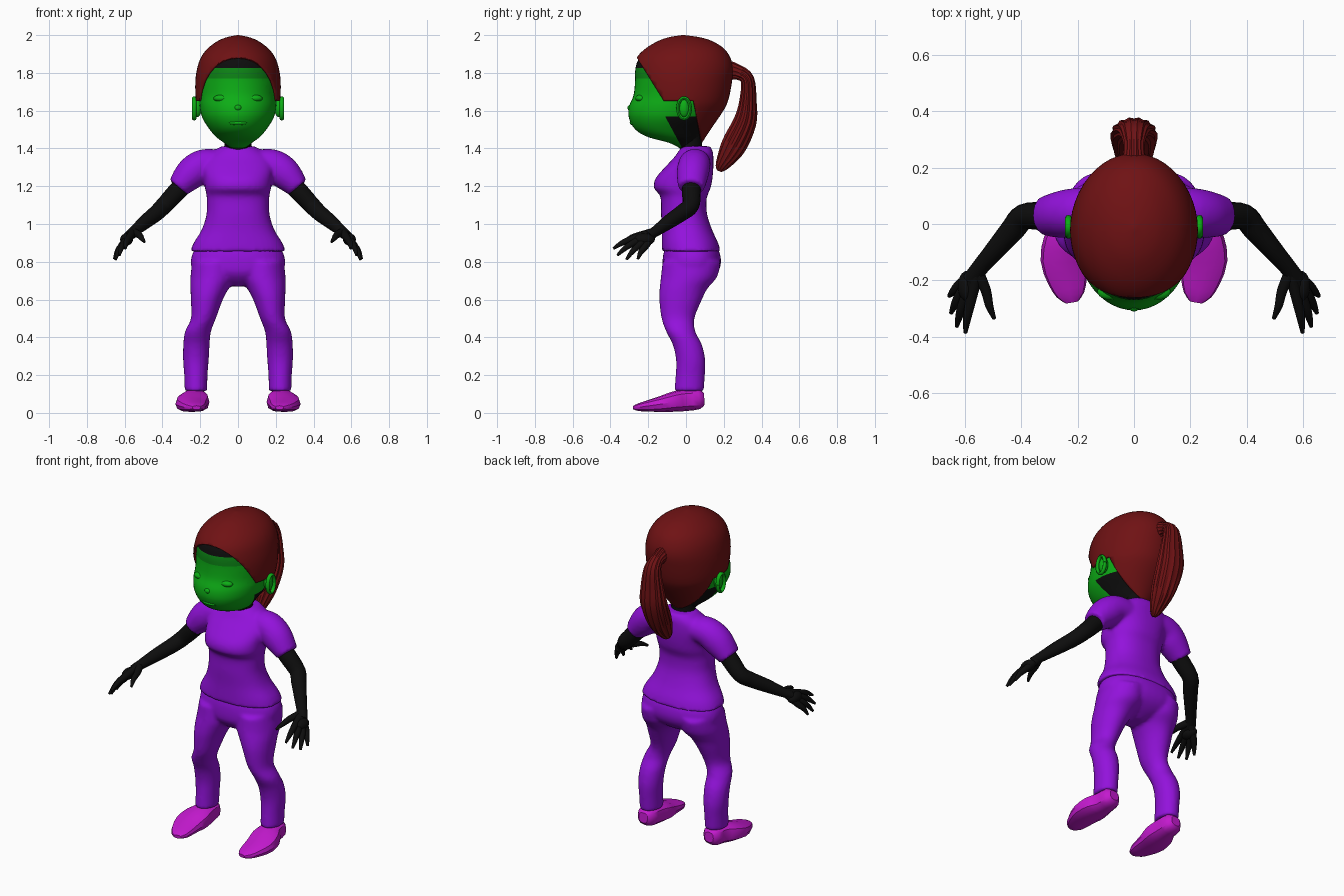
import bpy, bmesh, math
from mathutils import Vector

if "Cube" in bpy.data.objects:
    bpy.data.objects.remove(bpy.data.objects["Cube"])

X, Y, Z = Vector((1, 0, 0)), Vector((0, 1, 0)), Vector((0, 0, 1))


def material(name, rgb):
    m = bpy.data.materials.new(name)
    m.diffuse_color = (*rgb, 1)
    m.use_nodes = True
    m.node_tree.nodes["Principled BSDF"].inputs["Base Color"].default_value = m.diffuse_color
    return m


PURPLE = material("purple cloth", (0.29, 0.006, 0.71))
MAGENTA = material("magenta shoe", (0.55, 0.01, 0.62))
GREEN = material("green face", (0.004, 0.42, 0.008))
DARK_GREEN = material("dark green brow", (0.004, 0.24, 0.008))
RED = material("dark red hair", (0.16, 0.006, 0.007))
BLACK = material("black skin", (0.004, 0.004, 0.004))


def spline(rows, k):
    """Smooth curve through rows of numbers, k steps per span."""
    out = []
    for i in range(len(rows) - 1):
        p0, p1 = rows[max(i - 1, 0)], rows[i]
        p2, p3 = rows[i + 1], rows[min(i + 2, len(rows) - 1)]
        for j in range(k):
            t = j / k
            out.append([b + 0.5 * t * (c - a + t * (2 * a - 5 * b + 4 * c - d + t * (3 * (b - c) + d - a)))
                        for a, b, c, d in zip(p0, p1, p2, p3)])
    return out + [list(rows[-1])]


def skin_rings(bm, rings, n, p=2.0, ridge=0.0):
    """Join rings given as (centre, u, v) into a capped shell."""
    loops = []
    for c, u, v in rings:
        loop = []
        for i in range(n):
            a = 2 * math.pi * i / n
            ca, sa = math.cos(a), math.sin(a)
            k = 1 + ridge * (-1) ** i
            fx = math.copysign(abs(ca) ** (2 / p), ca) * k
            fy = math.copysign(abs(sa) ** (2 / p), sa) * k
            loop.append(bm.verts.new(c + u * fx + v * fy))
        loops.append(loop)
    for l0, l1 in zip(loops, loops[1:]):
        for i in range(n):
            j = (i + 1) % n
            bm.faces.new((l0[i], l0[j], l1[j], l1[i]))
    bm.faces.new(loops[0][::-1])
    bm.faces.new(loops[-1])


def stack(bm, rows, n=40, k=4, p=2.0, s=1):
    """Horizontal rings: (z, centre x, half width, front y, back y)."""
    skin_rings(bm, [(Vector((s * cx, (y0 + y1) / 2, z)), X * rx, Y * ((y1 - y0) / 2))
                    for z, cx, rx, y0, y1 in spline(rows, k)], n, p)


def tube(bm, rows, ref=Z, n=16, k=4, p=2.0, ridge=0.0, s=1):
    """Rings along a path: (x, y, z, radius along ref, other radius)."""
    pts = spline(rows, k)
    cs = [Vector((s * q[0], q[1], q[2])) for q in pts]
    rings = []
    for i, q in enumerate(pts):
        t = (cs[min(i + 1, len(cs) - 1)] - cs[max(i - 1, 0)]).normalized()
        v = (ref - t * ref.dot(t)).normalized()
        rings.append((cs[i], v * q[3], t.cross(v) * q[4]))
    skin_rings(bm, rings, n, p, ridge)


def ball(bm, c, r):
    vs = bmesh.ops.create_uvsphere(bm, u_segments=20, v_segments=12, radius=1)["verts"]
    for v in vs:
        v.co = Vector((c[0] + v.co.x * r[0], c[1] + v.co.y * r[1], c[2] + v.co.z * r[2]))


def cut(bm, co, no):
    bmesh.ops.bisect_plane(bm, geom=bm.verts[:] + bm.edges[:] + bm.faces[:], plane_co=co, plane_no=no)


def finish(name, bm, *mats, mirror=False, blend=False, angle=50):
    bmesh.ops.recalc_face_normals(bm, faces=bm.faces[:])
    me = bpy.data.meshes.new(name)
    bm.to_mesh(me)
    bm.free()
    ob = bpy.data.objects.new(name, me)
    bpy.context.collection.objects.link(ob)
    for m in mats:
        me.materials.append(m)
    bpy.ops.object.select_all(action='DESELECT')
    ob.select_set(True)
    bpy.context.view_layer.objects.active = ob
    bpy.ops.object.shade_smooth_by_angle(angle=math.radians(angle))
    if mirror:
        ob.modifiers.new("mirror", 'MIRROR').use_clip = False
    if blend:  # fuse overlapping shells into one soft cloth surface
        r = ob.modifiers.new("fuse", 'REMESH')
        r.mode, r.voxel_size, r.use_smooth_shade = 'VOXEL', 0.011, True
        sm = ob.modifiers.new("soften", 'SMOOTH')
        sm.factor, sm.iterations = 0.5, 5
    return ob


# Head: green face, dark brow band, black forehead strip and nape
bm = bmesh.new()
stack(bm, [(1.40, 0, .05, -.03, .07), (1.43, 0, .075, -.09, .07), (1.46, 0, .115, -.2, .08),
           (1.5, 0, .15, -.268, .1), (1.56, 0, .188, -.302, .15), (1.62, 0, .202, -.302, .18),
           (1.68, 0, .205, -.278, .2), (1.75, 0, .207, -.27, .215), (1.82, 0, .2, -.268, .22),
           (1.88, 0, .18, -.245, .2), (1.94, 0, .12, -.17, .14), (1.975, 0, .04, -.07, .04)], n=48)
jaw_co, jaw_no = Vector((0, -.1, 1.55)), Vector((0, .13, .07))
cut(bm, jaw_co, jaw_no)
for z in (1.57, 1.77, 1.825):
    cut(bm, Z * z, Z)
for f in bm.faces:
    c = f.calc_center_median()
    nape = c.z < 1.57 and (c - jaw_co).dot(jaw_no) > 0
    f.material_index = 2 if nape or c.z > 1.825 else 1 if c.z > 1.77 else 0
finish("head", bm, GREEN, DARK_GREEN, BLACK)

# Closed eyelids, ears, nose and lips
bm = bmesh.new()
ball(bm, (.085, -.24, 1.665), (.045, .028, .02))
finish("eyelid", bm, GREEN, mirror=True)
bm = bmesh.new()
ball(bm, (.215, -.01, 1.615), (.022, .03, .05))
tube(bm, [(.232, -.01 + .033 * math.cos(a), 1.612 + .055 * math.sin(a), .012, .009)
          for a in [2 * math.pi * i / 12 for i in range(13)]], ref=X, n=8, k=2)
finish("ear", bm, GREEN, mirror=True)
bm = bmesh.new()
ball(bm, (0, -.288, 1.615), (.022, .022, .018))
ball(bm, (0, -.28, 1.535), (.05, .018, .012))
finish("nose_and_lips", bm, GREEN)

# Hair cap trimmed along the hairline
bm = bmesh.new()
stack(bm, [(1.43, 0, .09, -.1, .085), (1.5, 0, .158, -.2, .13), (1.6, 0, .205, -.24, .198),
           (1.66, 0, .223, -.27, .225), (1.75, 0, .226, -.285, .243), (1.82, 0, .217, -.283, .25),
           (1.88, 0, .197, -.262, .235), (1.93, 0, .16, -.213, .2), (1.97, 0, .105, -.145, .135),
           (1.99, 0, .055, -.085, .065), (2.0, 0, .004, -.02, -.01)], n=48)
planes = [(Vector((0, -.255, 1.872)), Vector((0, .225, .14))),
          (Vector((0, 0, 1.65)), Z),
          (Vector((0, .04, 1.65)), Vector((0, .22, .045)))]
for co, no in planes:
    cut(bm, co, no)
bald = []
for f in bm.faces:
    front, low, back = [(f.calc_center_median() - co).dot(no) > 0 for co, no in planes]
    if not (front and (low or back)):
        bald.append(f)
bmesh.ops.delete(bm, geom=bald, context='FACES')
sol = finish("hair_cap", bm, RED).modifiers.new("thickness", 'SOLIDIFY')
sol.thickness, sol.offset = 0.01, -1

# Ponytail with strand ridges
bm = bmesh.new()
tube(bm, [(0, .2, 1.815, .05, .06), (0, .27, 1.805, .035, .04), (0, .325, 1.765, .05, .036),
          (0, .328, 1.65, .07, .045), (0, .312, 1.54, .08, .06), (0, .25, 1.41, .065, .065),
          (0, .19, 1.31, .032, .035), (0, .175, 1.28, .01, .012)], ref=X, n=28, ridge=.05)
finish("ponytail", bm, RED, angle=30)

# Neck
bm = bmesh.new()
stack(bm, [(1.34, 0, .078, -.03, .095), (1.42, 0, .072, -.035, .085), (1.5, 0, .08, -.05, .09)], n=24)
finish("neck", bm, BLACK)

# Shirt: torso and sleeves fused
bm = bmesh.new()
stack(bm, [(.855, 0, .253, -.128, .183), (.9, 0, .235, -.128, .17), (.97, 0, .192, -.128, .138),
           (1.05, 0, .167, -.132, .112), (1.12, 0, .165, -.132, .108), (1.155, 0, .167, -.14, .115),
           (1.19, 0, .175, -.17, .13), (1.24, 0, .18, -.162, .14), (1.3, 0, .19, -.112, .145),
           (1.35, 0, .175, -.065, .145), (1.385, 0, .13, -.04, .142), (1.412, 0, .088, -.02, .128)],
      p=2.3)
for s in (1, -1):
    tube(bm, [(.08, .05, 1.32, .08, .07), (.18, .045, 1.315, .085, .082), (.25, .035, 1.265, .085, .085),
              (.318, .028, 1.193, .07, .06)], ref=Y, n=24, s=s)
finish("shirt", bm, PURPLE, blend=True)

# Trousers: hips and legs fused
bm = bmesh.new()
stack(bm, [(.9, 0, .2, -.1, .15), (.85, 0, .238, -.118, .178), (.79, 0, .25, -.125, .185),
           (.74, 0, .225, -.12, .165), (.7, 0, .13, -.09, .12), (.67, 0, .03, -.05, .06)], p=2.3)
for s in (1, -1):
    stack(bm, [(.8, .128, .115, -.125, .185), (.72, .132, .12, -.133, .165), (.66, .15, .102, -.14, .115),
               (.6, .165, .085, -.142, .085), (.5, .183, .066, -.13, .045), (.43, .212, .069, -.105, .05),
               (.36, .22, .07, -.07, .085), (.28, .223, .068, -.053, .102), (.2, .223, .062, -.055, .1),
               (.115, .223, .06, -.062, .095)], n=28, s=s)
finish("trousers", bm, PURPLE, blend=True)

# Shoes
bm = bmesh.new()
tube(bm, [(.225, .097, .075, .03, .03), (.225, .07, .073, .056, .053), (.225, 0, .068, .065, .058),
          (.235, -.06, .06, .085, .054), (.245, -.13, .047, .086, .043), (.235, -.2, .037, .07, .03),
          (.225, -.25, .03, .05, .021), (.22, -.278, .028, .022, .01)], ref=X, n=12, k=2, p=2.6)
finish("shoe", bm, MAGENTA, mirror=True, angle=35)

# Arm
bm = bmesh.new()
tube(bm, [(.25, .032, 1.25, .05, .05), (.32, .028, 1.175, .05, .05), (.39, .025, 1.1, .046, .046),
          (.43, -.02, 1.06, .043, .043), (.49, -.09, 1.012, .038, .036), (.55, -.16, .962, .028, .03),
          (.575, -.2, .938, .024, .034)])
finish("arm", bm, BLACK, mirror=True)

# Hand: palm and spread fingers, as (knuckle, tip)
bm = bmesh.new()
ball(bm, (.59, -.22, .918), (.034, .055, .032))
for kn, tip in [((.525, -.235, .943), (.495, -.335, .905)), ((.58, -.28, .922), (.597, -.385, .87)),
                ((.6, -.268, .905), (.628, -.363, .835)), ((.612, -.243, .892), (.648, -.315, .812)),
                ((.615, -.213, .885), (.655, -.255, .815))]:
    mid = Vector(kn).lerp(Vector(tip), .5) + Vector((.003, -.003, .005))
    tube(bm, [(.555, -.17, .957, .024, .024), (*kn, .019, .019), (*mid, .015, .015),
              (*tip, .007, .007)], n=10, k=3)
finish("hand", bm, BLACK, mirror=True)
